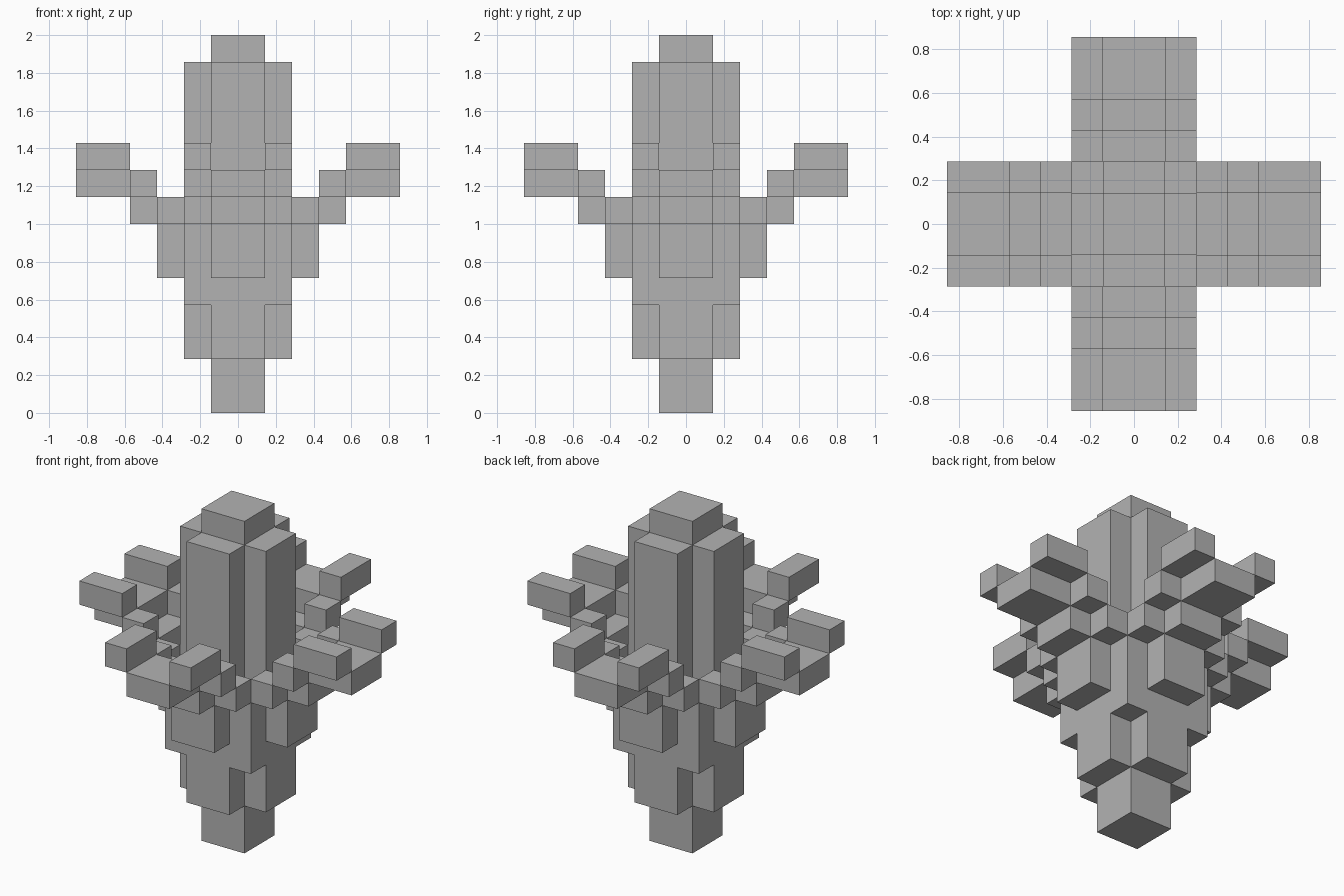
import bpy, bmesh
from mathutils import Vector

cube = bpy.data.objects.get("Cube")
if cube:
    bpy.data.objects.remove(cube, do_unlink=True)

U = 2 / 14  # edge of one block; all sizes below count blocks

stone = bpy.data.materials.new("plain_grey")
stone.use_nodes = True
GREY = (0.45, 0.45, 0.45, 1)
stone.diffuse_color = GREY
stone.node_tree.nodes["Principled BSDF"].inputs["Base Color"].default_value = GREY


def turn(box, quarters):
    """Rotate a box (x0, x1, y0, y1, z0, z1) in quarter turns about z."""
    for _ in range(quarters):
        x0, x1, y0, y1, z0, z1 = box
        box = (-y1, -y0, x0, x1, z0, z1)
    return box


def cells(boxes):
    return {(x, y, z) for x0, x1, y0, y1, z0, z1 in boxes
            for x in range(x0, x1) for y in range(y0, y1) for z in range(z0, z1)}


# Trunk: central core, four ribs and four short corner posts
core = (-1, 1, -1, 1, 0, 14)
rib = (-1, 1, -2, -1, 2, 13)
post = (1, 2, -2, -1, 4, 7)
trunk = [core] + [turn(b, q) for b in (rib, post) for q in range(4)]

# Petal: stepped middle strip with raised rims, as (y0, y1, z0, z1)
middle = [(-3, -2, 5, 7), (-4, -3, 7, 8), (-6, -4, 8, 9)]
rim = [(-3, -2, 7, 8), (-4, -3, 8, 9), (-6, -4, 9, 10)]
petal = [(-1, 1, *m) for m in middle]
petal += [(x, x + 1, *r) for r in rim for x in (-2, 1)]

parts = {"trunk": cells(trunk)}
for q, side in enumerate(("front", "left", "back", "right")):
    parts[side + "_petal"] = cells(turn(b, q) for b in petal)
filled = set().union(*parts.values())


def build(name, blocks):
    """Skin a set of blocks with its exposed faces only."""
    bm = bmesh.new()
    for cell in sorted(blocks):
        for axis in range(3):
            for sign in (-1, 1):
                n = Vector((0, 0, 0))
                n[axis] = sign
                if tuple(int(c + d) for c, d in zip(cell, n)) in filled:
                    continue
                a = Vector((0, 0, 0))
                a[(axis + 1) % 3] = 0.5
                b = n.cross(a)
                mid = Vector(cell) + Vector((0.5, 0.5, 0.5)) + n / 2
                bm.faces.new([bm.verts.new((mid + s * a + t * b) * U)
                              for s, t in ((-1, -1), (1, -1), (1, 1), (-1, 1))])
    bmesh.ops.remove_doubles(bm, verts=bm.verts, dist=U / 100)
    bmesh.ops.dissolve_limit(bm, angle_limit=0.05, verts=bm.verts, edges=bm.edges)
    mesh = bpy.data.meshes.new(name)
    bm.to_mesh(mesh)
    bm.free()
    mesh.materials.append(stone)
    bpy.context.collection.objects.link(bpy.data.objects.new(name, mesh))


for name, blocks in parts.items():
    build(name, blocks)
